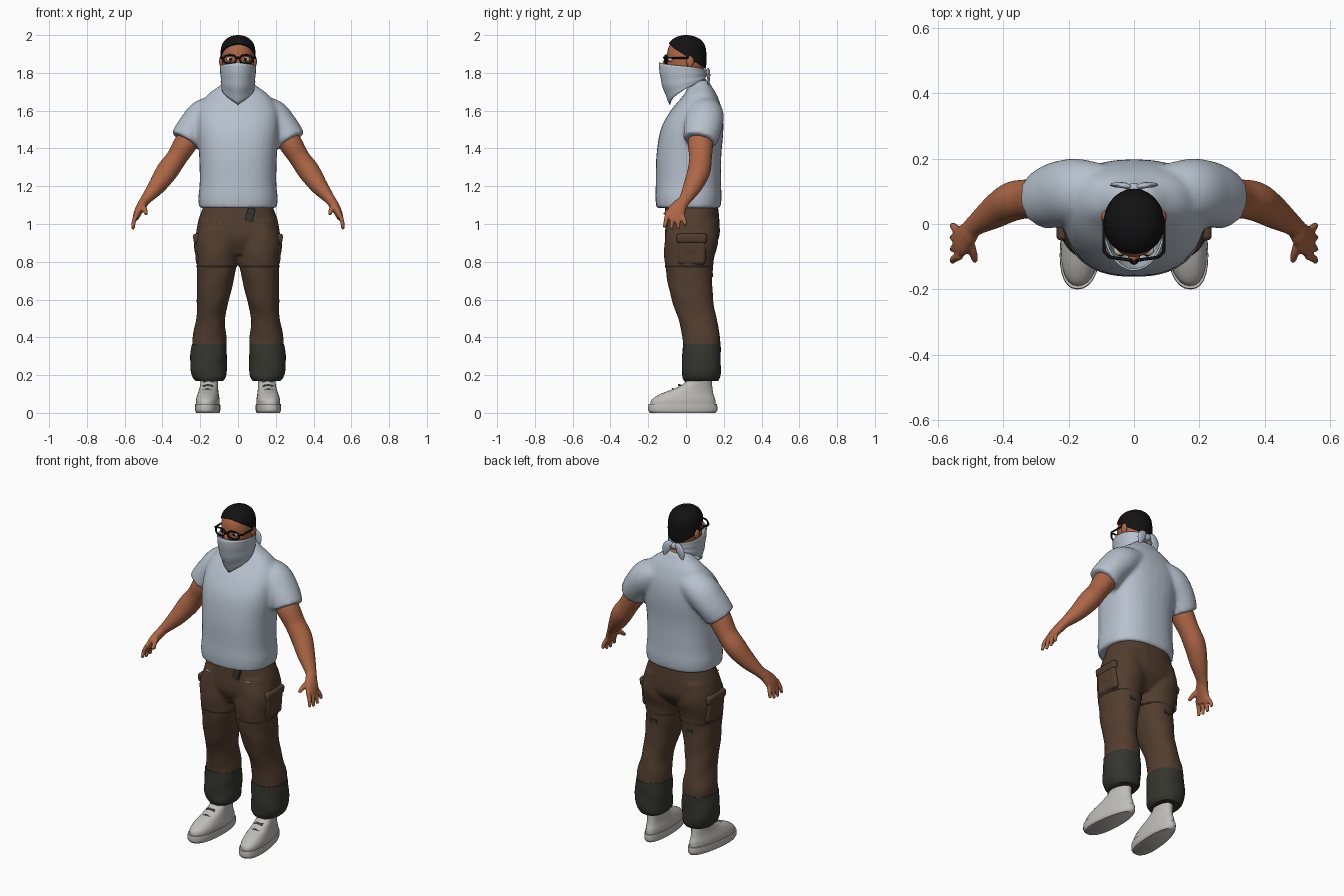
import bpy, bmesh, math
from mathutils import Vector, Matrix

cube = bpy.data.objects.get("Cube")
if cube:
    bpy.data.objects.remove(cube, do_unlink=True)


def material(name, *rgb):
    mat = bpy.data.materials.new(name)
    mat.use_nodes = True
    mat.diffuse_color = (*rgb, 1)
    mat.node_tree.nodes["Principled BSDF"].inputs["Base Color"].default_value = (*rgb, 1)
    return mat


shirt = material("pale blue grey cloth", .47, .53, .61)
skin = material("warm brown skin", .42, .135, .06)
brown = material("dark brown cloth", .085, .047, .028)
seam = material("deep brown seam", .03, .018, .012)
olive = material("dark olive cloth", .034, .036, .027)
canvas = material("off white canvas", .52, .51, .48)
lace = material("grey lace", .2, .2, .19)
black = material("black", .006, .006, .006)
ivory = material("ivory", .7, .6, .48)


def spline(rows, steps=6):
    """Smooth a short list of rows into many."""
    pts = [Vector(r) for r in rows]
    pts = [pts[0] * 2 - pts[1]] + pts + [pts[-1] * 2 - pts[-2]]
    out = []
    for a, b, c, d in zip(pts, pts[1:], pts[2:], pts[3:]):
        for i in range(steps):
            t = i / steps
            out.append(b + ((c - a) * t + (a * 2 - b * 5 + c * 4 - d) * t * t
                            + (b * 3 - a - c * 3 + d) * t ** 3) / 2)
    return out + [pts[-2]]


def grid(bm, rings, cap=True):
    """Join closed rings of points into a surface."""
    loops = [[bm.verts.new(p) for p in ring] for ring in rings]
    n = len(loops[0])
    for low, high in zip(loops, loops[1:]):
        for i in range(n):
            j = (i + 1) % n
            bm.faces.new((low[i], low[j], high[j], high[i]))
    if cap:
        bm.faces.new(loops[0])
        bm.faces.new(loops[-1])


def loft(bm, rows, side=1, level=True, power=2, sides=32, fold=0, toe=0):
    """Loft ellipses given as x, y, z, half width, half depth."""
    rows = spline(rows)
    rings = []
    for k, row in enumerate(rows):
        ahead, behind = rows[min(k + 1, len(rows) - 1)], rows[max(k - 1, 0)]
        along = Vector((0, 0, 1)) if level else (ahead - behind).to_3d().normalized()
        across = Vector((0, 1, 0)).cross(along).normalized()
        depth = along.cross(across)
        ring = []
        for i in range(sides):
            a = math.tau * i / sides
            c, s = math.cos(a), math.sin(a)
            swell = 1 + fold * math.sin(3 * a + row[2] * 45)
            c = math.copysign(abs(c) ** (2 / power), c) * swell * (1 - toe * s)
            s = math.copysign(abs(s) ** (2 / power), s) * swell
            p = row.to_3d() + across * c * row[3] + depth * s * row[4]
            p.x += toe * (.08 - p.y) * .5
            p.x *= side
            ring.append(p)
        rings.append(ring)
    grid(bm, rings)


def finish(name, bm, mat, fuse=0, smooth=5, sharp=50):
    bmesh.ops.recalc_face_normals(bm, faces=bm.faces)
    mesh = bpy.data.meshes.new(name)
    bm.to_mesh(mesh)
    bm.free()
    mesh.materials.append(mat)
    mesh.shade_smooth()
    mesh.set_sharp_from_angle(angle=math.radians(sharp))
    ob = bpy.data.objects.new(name, mesh)
    bpy.context.collection.objects.link(ob)
    if fuse:
        mod = ob.modifiers.new("fuse", "REMESH")
        mod.mode, mod.voxel_size, mod.use_smooth_shade = "VOXEL", fuse, True
        mod = ob.modifiers.new("soften", "SMOOTH")
        mod.factor, mod.iterations = .5, smooth
    return ob


def pair(name, mat, rows, **options):
    bm = bmesh.new()
    for side in (1, -1):
        loft(bm, rows, side, **options)
    return finish(name, bm, mat)


def balls(name, mat, centre, size):
    bm = bmesh.new()
    for side in ((1, -1) if centre[0] else (1,)):
        place = Matrix.Translation((centre[0] * side, *centre[1:]))
        bmesh.ops.create_uvsphere(bm, u_segments=20, v_segments=12, radius=1,
                                  matrix=place @ Matrix.Diagonal((*size, 1)))
    return finish(name, bm, mat)


def box(name, mat, centre, size, turn=0, bevel=.002):
    bm = bmesh.new()
    bmesh.ops.create_cube(bm, size=1, matrix=Matrix.Translation(centre)
                          @ Matrix.Rotation(turn, 4, "Y") @ Matrix.Diagonal((*size, 1)))
    ob = finish(name, bm, mat)
    mod = ob.modifiers.new("round", "BEVEL")
    mod.width, mod.segments = bevel, 3


def tube(name, mat, paths, radius, closed=False):
    curve = bpy.data.curves.new(name, "CURVE")
    curve.dimensions, curve.bevel_depth, curve.bevel_resolution = "3D", radius, 2
    for path in paths:
        line = curve.splines.new("POLY")
        line.points.add(len(path) - 1)
        for point, co in zip(line.points, path):
            point.co = (*co, 1)
        line.use_cyclic_u = closed
    curve.materials.append(mat)
    bpy.context.collection.objects.link(bpy.data.objects.new(name, curve))


# Shirt: torso and sleeves fused
bm = bmesh.new()
loft(bm, [(0, .013, 1.085, .207, .17), (0, .013, 1.14, .21, .175), (0, .013, 1.22, .203, .173),
          (0, .015, 1.36, .206, .172), (0, .032, 1.5, .218, .166), (0, .055, 1.6, .212, .136),
          (0, .075, 1.68, .165, .09), (0, .075, 1.73, .1, .06), (0, .075, 1.76, .062, .045)], power=2.4)
for side in (1, -1):
    loft(bm, [(.08, .1, 1.62, .06, .08), (.17, .1, 1.575, .092, .1), (.235, .09, 1.51, .086, .1),
              (.28, .073, 1.44, .084, .09)], side, level=False)
finish("shirt", bm, shirt, fuse=.011, smooth=6)

# Arms and hands
bm = bmesh.new()
for side in (1, -1):
    loft(bm, [(.22, .085, 1.5, .055, .06), (.275, .077, 1.43, .062, .067), (.325, .077, 1.35, .055, .06),
              (.375, .068, 1.28, .058, .06), (.43, .035, 1.2, .046, .05), (.488, -.005, 1.13, .028, .033),
              (.508, -.03, 1.1, .026, .038), (.528, -.052, 1.065, .022, .047),
              (.542, -.062, 1.03, .016, .043)], side, level=False)
    for k, reach in enumerate((.05, .058, .055, .04)):
        y = -.098 + k * .025
        loft(bm, [(.532, y, 1.06, .012, .012), (.55, y - .008 + k * .007, 1.02, .012, .012),
                  (.556, y - .016 + k * .012, 1.03 - reach, .009, .009)],
             side, level=False, sides=12)
    loft(bm, [(.512, -.045, 1.1, .018, .018), (.494, -.085, 1.075, .014, .014),
              (.486, -.115, 1.05, .009, .009)], side, level=False, sides=12)
finish("arms_and_hands", bm, skin, fuse=.006, smooth=2)

# Trousers: hips and legs fused
bm = bmesh.new()
loft(bm, [(0, .035, 1.11, .178, .133), (0, .035, 1.0, .215, .143), (0, .032, .92, .208, .14),
          (0, .02, .84, .1, .09)], power=2.3)
for side in (1, -1):
    loft(bm, [(.105, .035, 1.02, .1, .13), (.116, .027, .9, .116, .142), (.113, .016, .78, .106, .127),
              (.13, .03, .62, .088, .112), (.145, .06, .5, .076, .102), (.151, .081, .4, .09, .1),
              (.153, .082, .3, .088, .096)], side, power=2.2, fold=.012)
finish("trousers", bm, brown, fuse=.01, smooth=4)
pair("trouser_cuffs", olive, [(.153, .082, .365, .092, .1), (.155, .082, .3, .097, .102),
                              (.156, .081, .23, .096, .103), (.152, .08, .19, .088, .1),
                              (.15, .08, .168, .072, .09)], fold=.015, power=2.3)
pair("knee_seams", seam, [(.113, .016, .771, .106, .126), (.113, .016, .777, .108, .128),
                          (.113, .016, .783, .106, .126)], power=2.2)
for side, label in ((1, "left"), (-1, "right")):
    box(label + "_cargo_pocket", brown, (.204 * side, .03, .862), (.048, .15, .155), .08 * side, .018)
    box(label + "_pocket_flap", brown, (.21 * side, .03, .925), (.054, .16, .05), .1 * side, .014)
    box(label + "_pocket_trim", ivory, (.13 * side, -.095, 1.01), (.035, .02, .004), 0, .001)
    box(label + "_thigh_patch", olive, (.12 * side, .14, .73), (.04, .006, .02))
box("belt_end", olive, (.065, -.095, 1.05), (.04, .03, .07), .25)

# Shoes
pair("shoes", canvas, [(.15, -.017, .04, .06, .174), (.15, -.013, .07, .06, .168), (.15, .005, .1, .054, .14),
                       (.15, .04, .13, .048, .1), (.15, .068, .165, .046, .07),
                       (.15, .08, .23, .046, .062)], toe=.16, power=2.2)
pair("shoe_soles", canvas, [(.15, -.017, 0, .058, .172), (.15, -.017, .012, .063, .182),
                            (.15, -.017, .03, .064, .183), (.15, -.017, .046, .063, .181)],
     toe=.16, power=2.3)
laces = []
for side in (1, -1):
    for k in range(4):
        y, z = -.105 + k * .033, .104 + k * .023
        for slant in (1, -1):
            laces.append([((.165 - k * .003 + .027 * q * slant) * side, y + q * .01 + abs(q) * .015,
                           z - abs(q) * .008) for q in (-1, 0, 1)])
tube("shoe_laces", lace, laces, .004)

# Head, ears, nose and eyes
bm = bmesh.new()
loft(bm, [(0, .07, 1.68, .06, .055), (0, .055, 1.75, .06, .06), (0, .002, 1.79, .073, .088),
          (0, 0, 1.85, .083, .099), (0, 0, 1.91, .084, .099), (0, .003, 1.955, .07, .084),
          (0, .005, 1.98, .035, .045)])
finish("head", bm, skin)
balls("ears", skin, (.088, .022, 1.86), (.012, .02, .03))
balls("nose", skin, (0, -.1, 1.845), (.018, .025, .03))
balls("eyes", ivory, (.04, -.08, 1.872), (.022, .018, .013))
balls("irises", black, (.04, -.095, 1.872), (.008, .005, .008))

# Hair cap with a hairline that drops toward the nape
rings = []
for k in range(17):
    ring = []
    for i in range(40):
        a = math.tau * i / 40
        edge = 1.82 + .135 * (1 + math.cos(a)) / 2
        z = edge + (2 - edge) * math.sin(k / 16.5 * math.pi / 2)
        h = (z - 1.88) / .12
        r = math.sqrt(max(0, 1 - abs(h if h > 0 else h * .8) ** 3.2))
        ring.append((.093 * r * math.sin(a), .002 - .106 * r * math.cos(a), z))
    rings.append(ring)
bm = bmesh.new()
grid(bm, rings)
finish("hair", bm, black)

# Glasses
rims = []
for side in (1, -1):
    rims.append([(side * (.043 + .034 * math.copysign(abs(math.cos(a)) ** .7, math.cos(a))),
                  -.112 + .012 * (1 + math.cos(a)) / 2, 1.872 + .022 * math.sin(a))
                 for a in (math.tau * i / 24 for i in range(24))])
tube("glasses_rims", black, rims, .005, True)
tube("glasses_arms", black, [[(s * .076, -.1, 1.88), (s * .091, -.085, 1.88), (s * .092, .02, 1.878)]
                             for s in (1, -1)], .005)
tube("glasses_bridge", black, [[(-.01, -.113, 1.878), (0, -.118, 1.881), (.01, -.113, 1.878)]], .005)

# Neckerchief over the face, hanging to a point in front
rings = []
for k in range(13):
    v = k / 12
    ring = []
    for i in range(48):
        a = math.tau * i / 48
        front = 1 - min(a, math.tau - a) / math.pi
        top, low = 1.815 + .04 * front, 1.775 - .145 * front ** 1.3
        c = math.cos(a)
        reach = .143 - .058 * v * v if c > 0 else .104
        crease = 1 + .02 * math.sin(v * 16 + front * 5) * v
        ring.append(((.096 - .008 * v) * math.sin(a) * crease, -reach * c * crease, top + (low - top) * v))
    rings.append(ring)
bm = bmesh.new()
grid(bm, rings, cap=False)
scarf = finish("neckerchief", bm, shirt)
scarf.modifiers.new("thickness", "SOLIDIFY").thickness = .006
balls("neckerchief_knot", shirt, (0, .11, 1.8), (.022, .016, .02))
pair("neckerchief_tails", shirt, [(.005, .11, 1.8, .01, .008), (.03, .118, 1.805, .022, .009),
                                  (.05, .12, 1.775, .024, .008), (.058, .118, 1.735, .008, .004)],
     level=False, sides=16)
